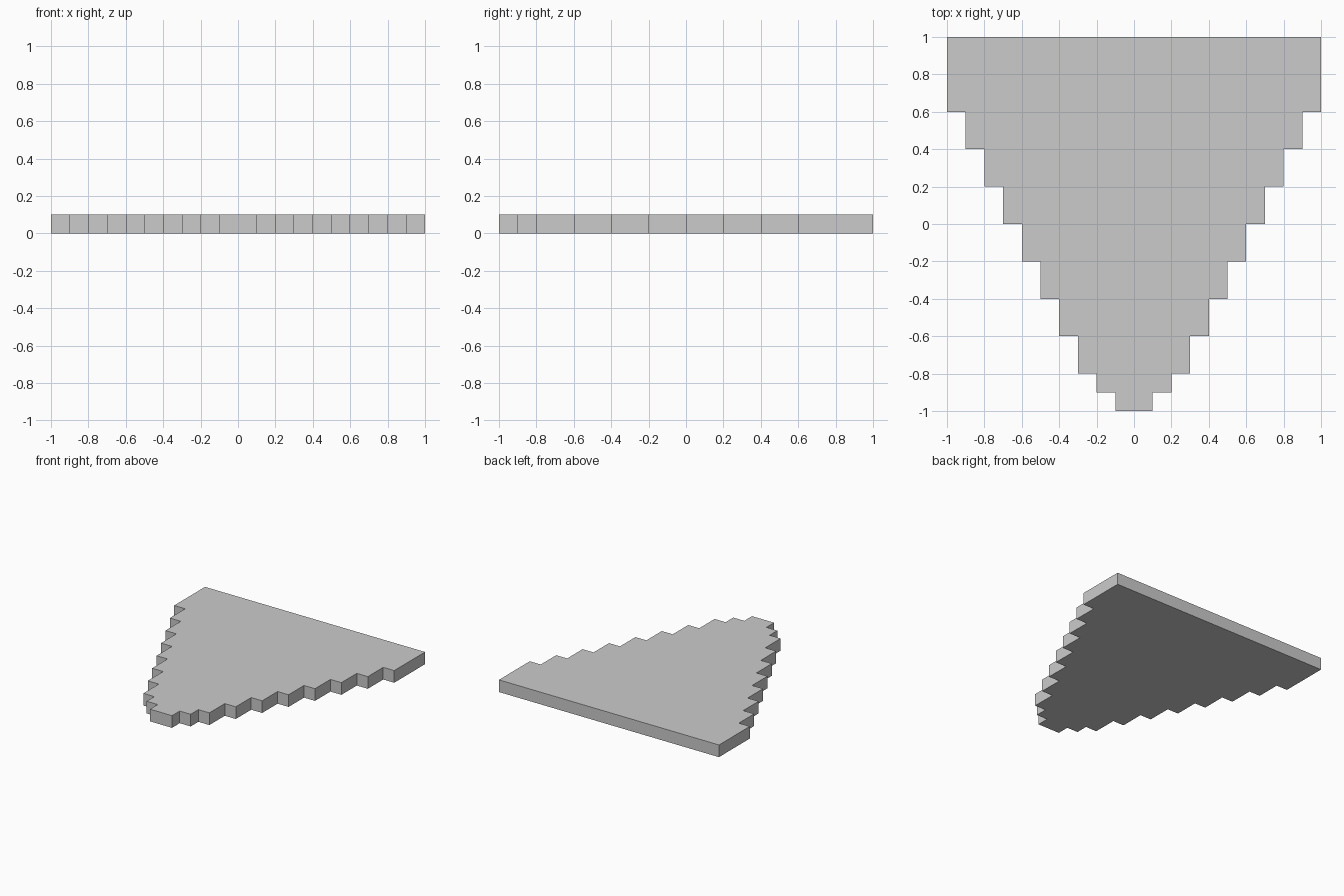
import bpy
import bmesh

if "Cube" in bpy.data.objects:
    bpy.data.objects.remove(bpy.data.objects["Cube"])

THICKNESS = 0.1

# Front edge (y) of each step; half-width grows by 0.1 per step
step_fronts = [-1.0, -0.9, -0.8, -0.6, -0.4, -0.2, 0.0, 0.2, 0.4, 0.6]
step_backs = step_fronts[1:] + [1.0]

# Right-hand staircase outline, front to back
right = []
for i, (y0, y1) in enumerate(zip(step_fronts, step_backs)):
    half = 0.1 * (i + 1)
    right += [(half, y0), (half, y1)]

# Mirror to the left to close the outline
outline = right + [(-x, y) for x, y in reversed(right)]

# Stepped slab: outline face extruded upward
bm = bmesh.new()
base = bm.faces.new([bm.verts.new((x, y, 0)) for x, y in outline])
top = bmesh.ops.extrude_face_region(bm, geom=[base], use_keep_orig=True)
top_verts = [g for g in top["geom"] if isinstance(g, bmesh.types.BMVert)]
bmesh.ops.translate(bm, verts=top_verts, vec=(0, 0, THICKNESS))
bmesh.ops.recalc_face_normals(bm, faces=bm.faces)

mesh = bpy.data.meshes.new("stepped_slab")
bm.to_mesh(mesh)
bm.free()
slab = bpy.data.objects.new("stepped_slab", mesh)
bpy.context.collection.objects.link(slab)
